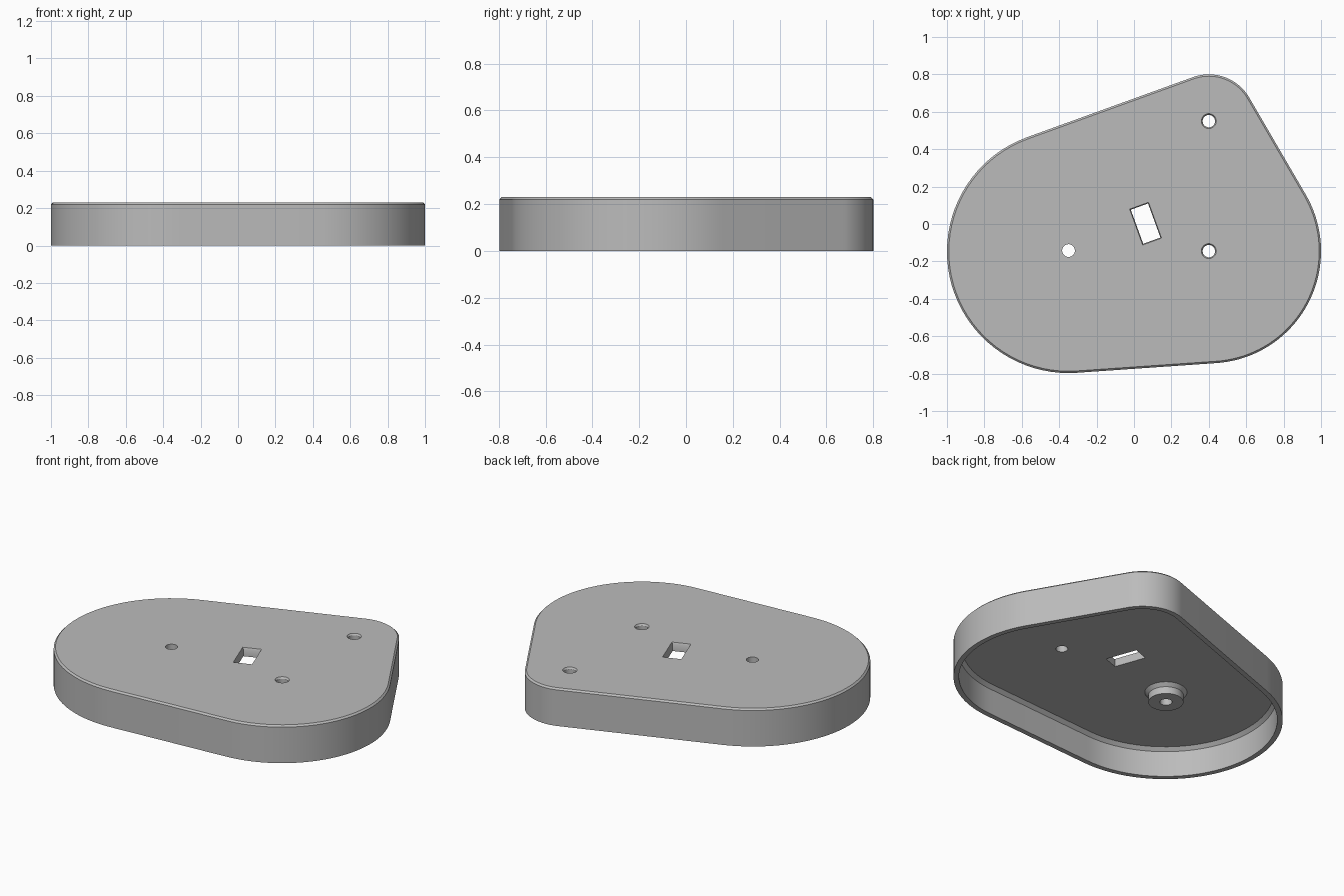
import bpy, bmesh, math
from mathutils import Vector

cube = bpy.data.objects.get("Cube")
if cube:
    bpy.data.objects.remove(cube, do_unlink=True)

HEIGHT, BEVEL, WALL, FILLET, CEILING = 0.23, 0.01, 0.03, 0.02, 0.178
# Corner circles of the housing, counter-clockwise: centre and radius
CORNERS = [(Vector((-0.35, -0.147)), 0.65),
           (Vector((0.4, -0.145)), 0.6),
           (Vector((0.4, 0.55)), 0.25)]

grey = bpy.data.materials.new("plain grey")
grey.use_nodes = True
grey.diffuse_color = (0.5, 0.5, 0.5, 1)
grey.node_tree.nodes["Principled BSDF"].inputs["Base Color"].default_value = grey.diffuse_color


def hull(inset):
    """Outline wrapped around the corner circles, shrunk by inset."""
    angles = []
    for i, (c, r) in enumerate(CORNERS):
        c2, r2 = CORNERS[(i + 1) % 3]
        d = c2 - c
        angles.append(math.atan2(d.y, d.x) - math.acos((r - r2) / d.length))
    pts = []
    for i, (c, r) in enumerate(CORNERS):
        start = angles[i - 1]
        sweep = (angles[i] - start) % math.tau
        for k in range(41):
            a = start + sweep * k / 40
            pts.append(c + (r - inset) * Vector((math.cos(a), math.sin(a))))
    return pts


def circle(centre, radius, n=48):
    return [centre + radius * Vector((math.cos(math.tau * k / n), math.sin(math.tau * k / n)))
            for k in range(n)]


def rectangle(centre, w, h, turn):
    u = Vector((math.cos(turn), math.sin(turn)))
    v = Vector((-u.y, u.x))
    return [centre + u * w * a / 2 + v * h * b / 2
            for a, b in ((-1, -1), (1, -1), (1, 1), (-1, 1))]


def loft(name, sections, ring=False):
    """Skin a stack of (outline, z) sections; cap the ends or close into a ring."""
    bm = bmesh.new()
    loops = [[bm.verts.new((p.x, p.y, z)) for p in pts] for pts, z in sections]
    pairs = list(zip(loops, loops[1:]))
    if ring:
        pairs.append((loops[-1], loops[0]))
    else:
        bm.faces.new(loops[0])
        bm.faces.new(loops[-1])
    for lo, hi in pairs:
        for k in range(len(lo)):
            j = (k + 1) % len(lo)
            bm.faces.new((lo[k], lo[j], hi[j], hi[k]))
    bmesh.ops.recalc_face_normals(bm, faces=bm.faces)
    mesh = bpy.data.meshes.new(name)
    bm.to_mesh(mesh)
    bm.free()
    mesh.materials.append(grey)
    obj = bpy.data.objects.new(name, mesh)
    bpy.context.collection.objects.link(obj)
    return obj


def select(obj):
    bpy.ops.object.select_all(action='DESELECT')
    obj.select_set(True)
    bpy.context.view_layer.objects.active = obj


def cut(obj, cutter):
    select(obj)
    mod = obj.modifiers.new("hole", 'BOOLEAN')
    mod.operation, mod.solver, mod.object = 'DIFFERENCE', 'EXACT', cutter
    bpy.ops.object.modifier_apply(modifier=mod.name)
    bpy.data.objects.remove(cutter, do_unlink=True)


def flared(shape):
    """Cutter sections with a small bevel at the top face; shape(grow) gives an outline."""
    return [(shape(0), 0.1), (shape(0), HEIGHT - BEVEL), (shape(BEVEL), HEIGHT + 0.0001),
            (shape(BEVEL), HEIGHT + 0.05)]


# Housing: open-bottomed shell with bevelled top edge and inner chamfer
housing = loft("housing", [
    (hull(WALL + FILLET), CEILING), (hull(WALL), CEILING - FILLET), (hull(WALL), 0),
    (hull(0), 0), (hull(0), HEIGHT - BEVEL), (hull(BEVEL), HEIGHT)])

# Two bevelled round holes, one slanted slot, one plain pivot hole
for c, r in CORNERS[1:]:
    cut(housing, loft("hole_cutter", flared(lambda g: circle(c, 0.033 + g * 0.7))))
slot_centre = Vector((0.062, 0.002))
cut(housing, loft("slot_cutter", flared(
    lambda g: rectangle(slot_centre, 0.098 + g, 0.194 + g, math.radians(20)))))
pivot = CORNERS[0][0] + Vector((0, 0.005))
cut(housing, loft("pivot_cutter", [(circle(pivot, 0.034), 0.1), (circle(pivot, 0.034), 0.3)]))

# Pivot boss: hollow post hanging under the top plate
boss = loft("pivot_boss", [
    (circle(pivot, 0.034), CEILING), (circle(pivot, 0.034), 0.115),
    (circle(pivot, 0.097), 0.115), (circle(pivot, 0.097), CEILING - FILLET),
    (circle(pivot, 0.117), CEILING)], ring=True)

for obj in (housing, boss):
    select(obj)
    bpy.ops.object.shade_smooth_by_angle(angle=math.radians(30))
